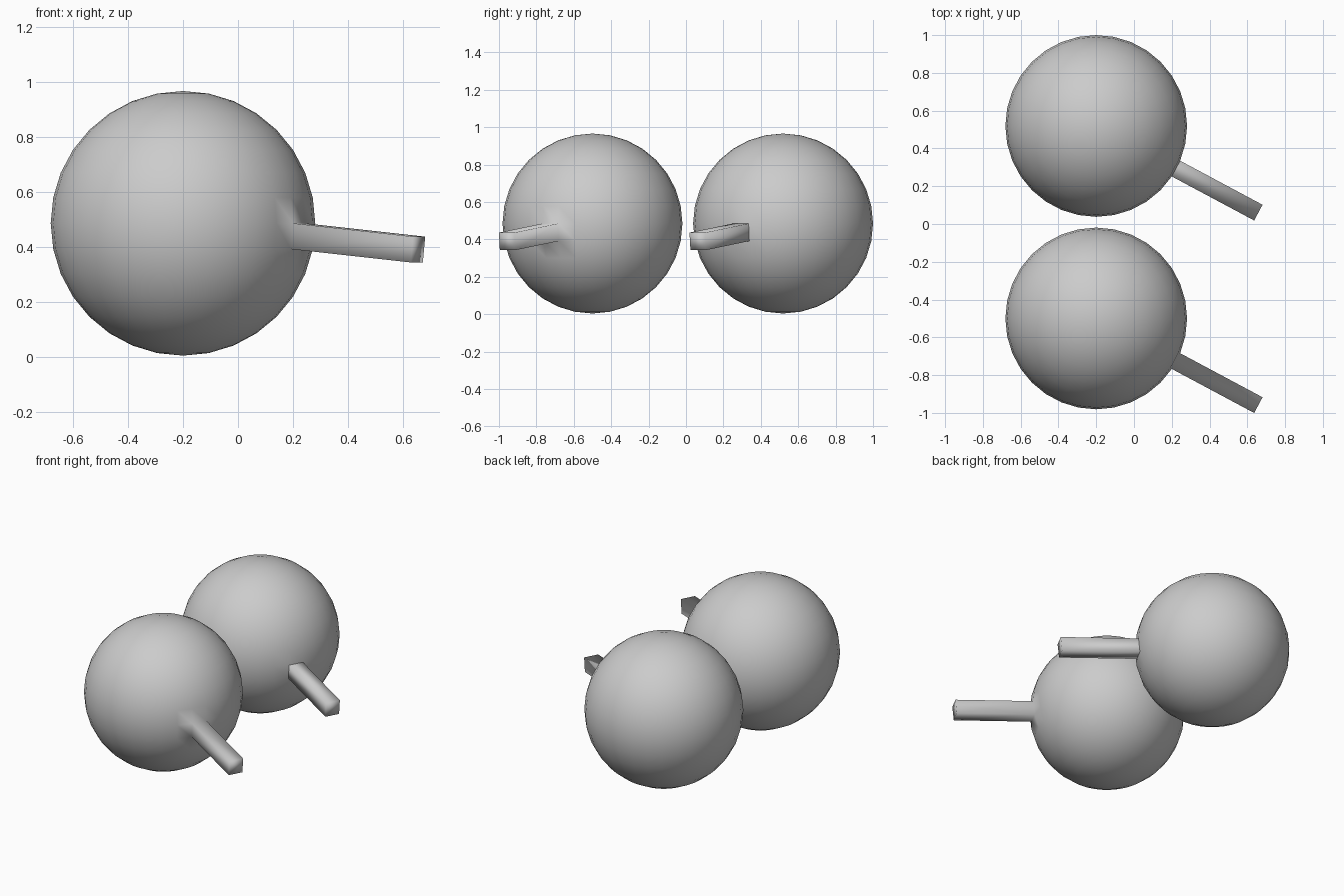
import bpy, bmesh
from math import radians, cos, sin
from mathutils import Vector

if "Cube" in bpy.data.objects:
    bpy.data.objects.remove(bpy.data.objects["Cube"])

RADIUS, LENGTH = 0.481, 0.497
AZ, EL = radians(-28.125), radians(-5.625)
AIM = Vector((cos(EL) * cos(AZ), cos(EL) * sin(AZ), sin(EL)))


def ball_with_peg(name, location, blended):
    bm = bmesh.new()
    bmesh.ops.create_uvsphere(bm, u_segments=32, v_segments=16, radius=RADIUS)
    bm.normal_update()

    # Peg pulled out of the sphere face just below the equator
    face = max(bm.faces, key=lambda f: f.calc_center_median().normalized().dot(AIM))
    offset = face.normal * LENGTH
    if not blended:
        # Detach the face so the peg keeps a crisp joint with the ball
        face = bmesh.ops.split(bm, geom=[face])["geom"]
        face = next(g for g in face if isinstance(g, bmesh.types.BMFace))
    tip = bmesh.ops.extrude_discrete_faces(bm, faces=[face])["faces"][0]
    bmesh.ops.translate(bm, vec=offset, verts=tip.verts)

    bmesh.ops.recalc_face_normals(bm, faces=bm.faces)
    for f in bm.faces:
        f.smooth = True
    mesh = bpy.data.meshes.new(name)
    bm.to_mesh(mesh)
    bm.free()
    obj = bpy.data.objects.new(name, mesh)
    obj.location = location
    bpy.context.collection.objects.link(obj)


# Front ball has a softly blended peg, rear ball a crisp one
ball_with_peg("front_ball_with_peg", (-0.2, -0.5, 0.485), True)
ball_with_peg("rear_ball_with_peg", (-0.2, 0.519, 0.485), False)
